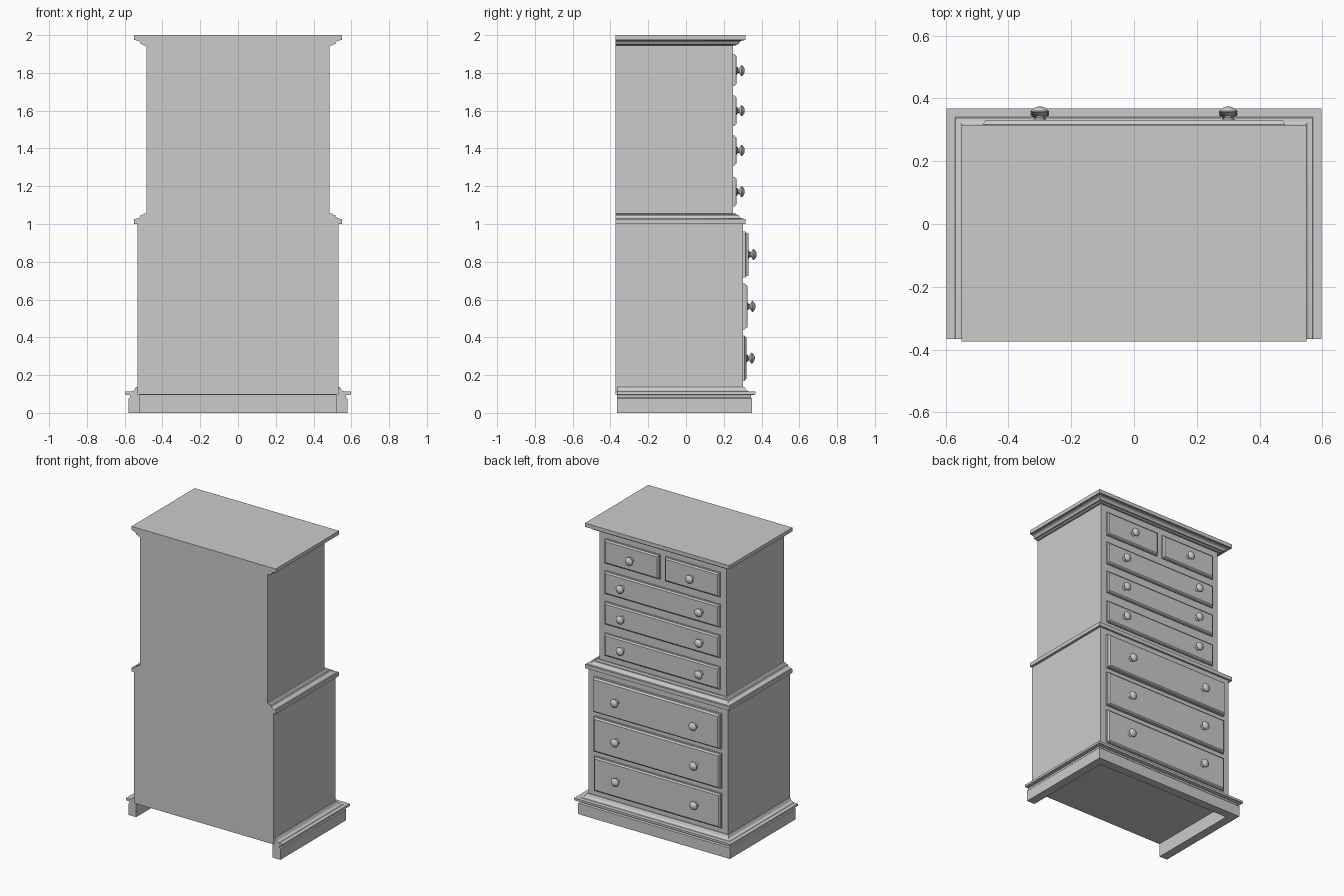
import bpy, bmesh, math

cube = bpy.data.objects.get("Cube")
if cube:
    bpy.data.objects.remove(cube, do_unlink=True)

grey = bpy.data.materials.new("plain_grey")
grey.use_nodes = True
colour = (0.6, 0.6, 0.6, 1)
grey.diffuse_color = colour
grey.node_tree.nodes["Principled BSDF"].inputs["Base Color"].default_value = colour

BACK = -0.374


def finish(name, bm, smooth=False):
    bmesh.ops.recalc_face_normals(bm, faces=bm.faces)
    mesh = bpy.data.meshes.new(name)
    bm.to_mesh(mesh)
    bm.free()
    mesh.materials.append(grey)
    obj = bpy.data.objects.new(name, mesh)
    bpy.context.collection.objects.link(obj)
    if smooth:
        bpy.ops.object.select_all(action='DESELECT')
        obj.select_set(True)
        bpy.context.view_layer.objects.active = obj
        bpy.ops.object.shade_smooth_by_angle(angle=math.radians(35))
    return obj


def loft(name, rings, smooth=False):
    """Join matching rings of points and cap both ends."""
    bm = bmesh.new()
    rows = [[bm.verts.new(p) for p in ring] for ring in rings]
    n = len(rows[0])
    for a, b in zip(rows, rows[1:]):
        for i in range(n):
            j = (i + 1) % n
            bm.faces.new((a[i], a[j], b[j], b[i]))
    bm.faces.new(rows[0])
    bm.faces.new(rows[-1])
    return finish(name, bm, smooth)


def slab_ring(half, front, z, back=BACK):
    return [(-half, back, z), (half, back, z), (half, front, z), (-half, front, z)]


def box(name, half, front, z0, z1):
    return loft(name, [slab_ring(half, front, z) for z in (z0, z1)])


def moulding(name, profile, inset, back=BACK):
    """Profile is (half width, height); the front follows the sides."""
    return loft(name, [slab_ring(h, h - inset, z, back) for h, z in profile], True)


def cove(h0, z0, h1, z1, steps=6):
    """Concave quarter curve from a wide edge to a narrow one."""
    return [(h1 + (h0 - h1) * (1 - math.sin(t)), z1 + (z0 - z1) * (1 - (1 - math.cos(t))))
            for t in (math.pi / 2 * i / steps for i in range(steps + 1))]


# Carcass
box("lower_case", 0.532, 0.302, 0.097, 1.01)
box("upper_case", 0.485, 0.25, 1.0, 1.99)

# Cornice and waist mouldings share one profile, one flipped
edge = [(0.55, 0.0), (0.55, 0.026), (0.542, 0.026)]
edge += cove(0.54, 0.028, 0.515, 0.048) + [(0.505, 0.049), (0.497, 0.056)]
moulding("waist_moulding", [(h, 1.0 + z) for h, z in edge], 0.235)
moulding("cornice", [(h, 2.0 - z) for h, z in edge], 0.235)

# Base moulding
base = [(0.575, 0.094), (0.597, 0.097), (0.597, 0.112), (0.57, 0.112)]
base += cove(0.568, 0.114, 0.545, 0.13) + [(0.538, 0.138)]
moulding("base_moulding", base, 0.23, -0.366)

# Plinth, open at the back and hollow underneath
section = [(0.52, 0.0), (0.58, 0.0), (0.58, 0.075), (0.573, 0.082), (0.573, 0.095), (0.52, 0.095)]
corners = [(-1, False), (-1, True), (1, True), (1, False)]
loft("plinth", [[(s * h, h - 0.23 if at_front else -0.366, z) for h, z in section]
                for s, at_front in corners])


def drawer(name, x0, x1, z0, z1, wall, front):
    """Stepped panel with a sloping border around a flat field."""
    steps = [(0, wall - 0.005), (0, wall + (front - wall) * 0.45),
             (0.005, wall + (front - wall) * 0.5), (0.009, front - 0.003), (0.013, front)]
    loft(name, [[(x0 + d, y, z0 + d), (x1 - d, y, z0 + d),
                 (x1 - d, y, z1 - d), (x0 + d, y, z1 - d)] for d, y in steps])


def knob(name, x, y, z, sides=20):
    """Turned knob pointing forward: flared foot, neck and domed head."""
    profile = [(0.02, -0.004), (0.02, 0.003), (0.012, 0.008), (0.012, 0.013),
               (0.022, 0.02), (0.029, 0.025), (0.029, 0.028),
               (0.024, 0.034), (0.015, 0.04), (0.005, 0.043)]
    loft(name, [[(x + r * math.cos(a), y + d, z + r * math.sin(a))
                 for a in (2 * math.pi * i / sides for i in range(sides))]
                for r, d in profile], True)


# Full-width drawers: half width, bottom, top, case front, panel front
wide = [
    (0.485, 0.17, 0.41, 0.302, 0.321),
    (0.485, 0.442, 0.685, 0.302, 0.325),
    (0.485, 0.717, 0.96, 0.302, 0.331),
    (0.44, 1.093, 1.25, 0.25, 0.268),
    (0.44, 1.31, 1.468, 0.25, 0.268),
    (0.44, 1.52, 1.68, 0.25, 0.268),
]
for n, (half, z0, z1, wall, front) in enumerate(wide, 1):
    drawer(f"wide_drawer_{n}", -half, half, z0, z1, wall, front)
    for side, s in (("left", 1), ("right", -1)):
        knob(f"wide_drawer_{n}_{side}_knob", s * 0.3, front, (z0 + z1) / 2)

# Pair of small top drawers
for side, s in (("left", 1), ("right", -1)):
    x0, x1 = sorted((s * 0.02, s * 0.44))
    drawer(f"small_drawer_{side}", x0, x1, 1.73, 1.9, 0.25, 0.268)
    knob(f"small_drawer_{side}_knob", s * 0.23, 0.268, 1.812)
